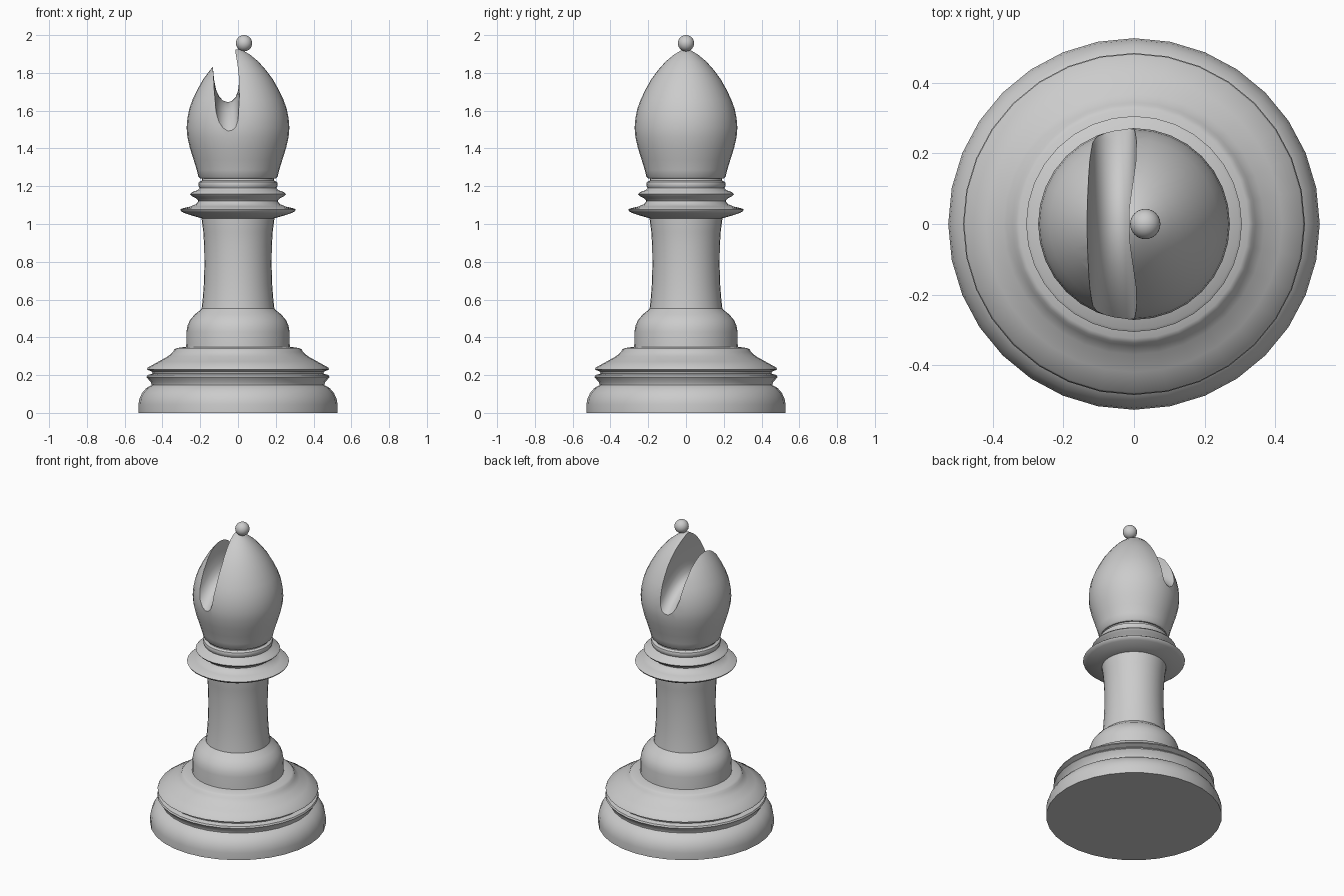
import bpy, bmesh, math

if "Cube" in bpy.data.objects:
    bpy.data.objects.remove(bpy.data.objects["Cube"])

grey = bpy.data.materials.new("light grey")
grey.diffuse_color = (0.6, 0.6, 0.6, 1)
grey.use_nodes = True
grey.node_tree.nodes["Principled BSDF"].inputs["Base Color"].default_value = grey.diffuse_color


def finish(name, bm, angle=40):
    bmesh.ops.recalc_face_normals(bm, faces=bm.faces)
    me = bpy.data.meshes.new(name)
    bm.to_mesh(me)
    bm.free()
    ob = bpy.data.objects.new(name, me)
    bpy.context.collection.objects.link(ob)
    me.materials.append(grey)
    smooth(ob, angle)
    return ob


def smooth(ob, angle):
    bpy.ops.object.select_all(action='DESELECT')
    bpy.context.view_layer.objects.active = ob
    ob.select_set(True)
    bpy.ops.object.shade_smooth_by_angle(angle=math.radians(angle))


def lathe(name, profile, sides=32, angle=40):
    bm = bmesh.new()
    rings = []
    for r, z in profile:
        rings.append([bm.verts.new((r * math.cos(2 * math.pi * i / sides),
                                    r * math.sin(2 * math.pi * i / sides), z))
                      for i in range(sides)])
    for a, b in zip(rings, rings[1:]):
        for i in range(sides):
            j = (i + 1) % sides
            bm.faces.new((a[i], a[j], b[j], b[i]))
    bm.faces.new(rings[0])
    bm.faces.new(rings[-1])
    return finish(name, bm, angle)


# foot with grooved rim
lathe("base", [(.527, 0), (.527, .045), (.522, .075), (.508, .105), (.485, .132),
               (.458, .147), (.46, .16), (.485, .19), (.48, .2), (.452, .208),
               (.455, .218), (.483, .23), (.478, .24), (.42, .272), (.37, .3),
               (.345, .322), (.338, .335), (.325, .343), (.275, .35),
               (.274, .36), (.273, .43), (.268, .46), (.255, .49), (.23, .52),
               (.205, .54), (.193, .553)])

# stem
lathe("stem", [(.193, .55), (.187, .6), (.181, .68), (.178, .78), (.179, .88),
               (.184, .96), (.193, 1.03), (.193, 1.04)])

# collar rings
lathe("collar", [(.192, 1.03), (.235, 1.042), (.285, 1.058), (.302, 1.068), (.306, 1.076),
                 (.298, 1.082), (.255, 1.092), (.222, 1.105), (.21, 1.122),
                 (.22, 1.135), (.245, 1.147), (.254, 1.158), (.245, 1.168),
                 (.212, 1.18), (.203, 1.19), (.208, 1.2), (.21, 1.212), (.207, 1.222),
                 (.192, 1.23), (.19, 1.24), (.205, 1.246)])

# head
head = lathe("head", [(.2, 1.24), (.21, 1.25), (.218, 1.285), (.235, 1.34), (.254, 1.4),
                      (.268, 1.46), (.272, 1.51), (.268, 1.56), (.258, 1.61),
                      (.24, 1.66), (.216, 1.71), (.185, 1.765), (.148, 1.815),
                      (.108, 1.86), (.066, 1.895), (.03, 1.917), (.01, 1.925)])

# slot cutter: U section whose floor drops towards front and back
section = [(-.15, 2.02), (-.132, 1.82), (-.126, 1.76), (-.116, 1.71), (-.1, 1.675), (-.08, 1.654),
           (-.055, 1.645), (-.033, 1.65), (-.013, 1.67), (0, 1.705), (.007, 1.76),
           (.005, 1.81), (-.004, 1.86), (-.014, 1.91), (-.016, 2.02)]
bm = bmesh.new()
rows = []
for k in range(-16, 17):
    y = k * .02
    drop = .13 * (y / .245) ** 2
    rows.append([bm.verts.new((x, y, z - drop * min(1, max(0, (1.91 - z) / .2))))
                 for x, z in section])
n = len(section)
for a, b in zip(rows, rows[1:]):
    for i in range(n):
        j = (i + 1) % n
        bm.faces.new((a[i], a[j], b[j], b[i]))
bm.faces.new(rows[0])
bm.faces.new(rows[-1])
cutter = finish("slot_cutter", bm)
cutter.hide_render = True

mod = head.modifiers.new("slot", 'BOOLEAN')
mod.object = cutter
mod.operation = 'DIFFERENCE'
mod.solver = 'EXACT'
bpy.context.view_layer.objects.active = head
bpy.ops.object.modifier_apply(modifier="slot")
bpy.data.objects.remove(cutter)
smooth(head, 40)

# ball finial
bm = bmesh.new()
bmesh.ops.create_uvsphere(bm, u_segments=24, v_segments=16, radius=.043)
bmesh.ops.translate(bm, verts=bm.verts, vec=(.032, 0, 1.957))
finish("finial", bm, 60)
